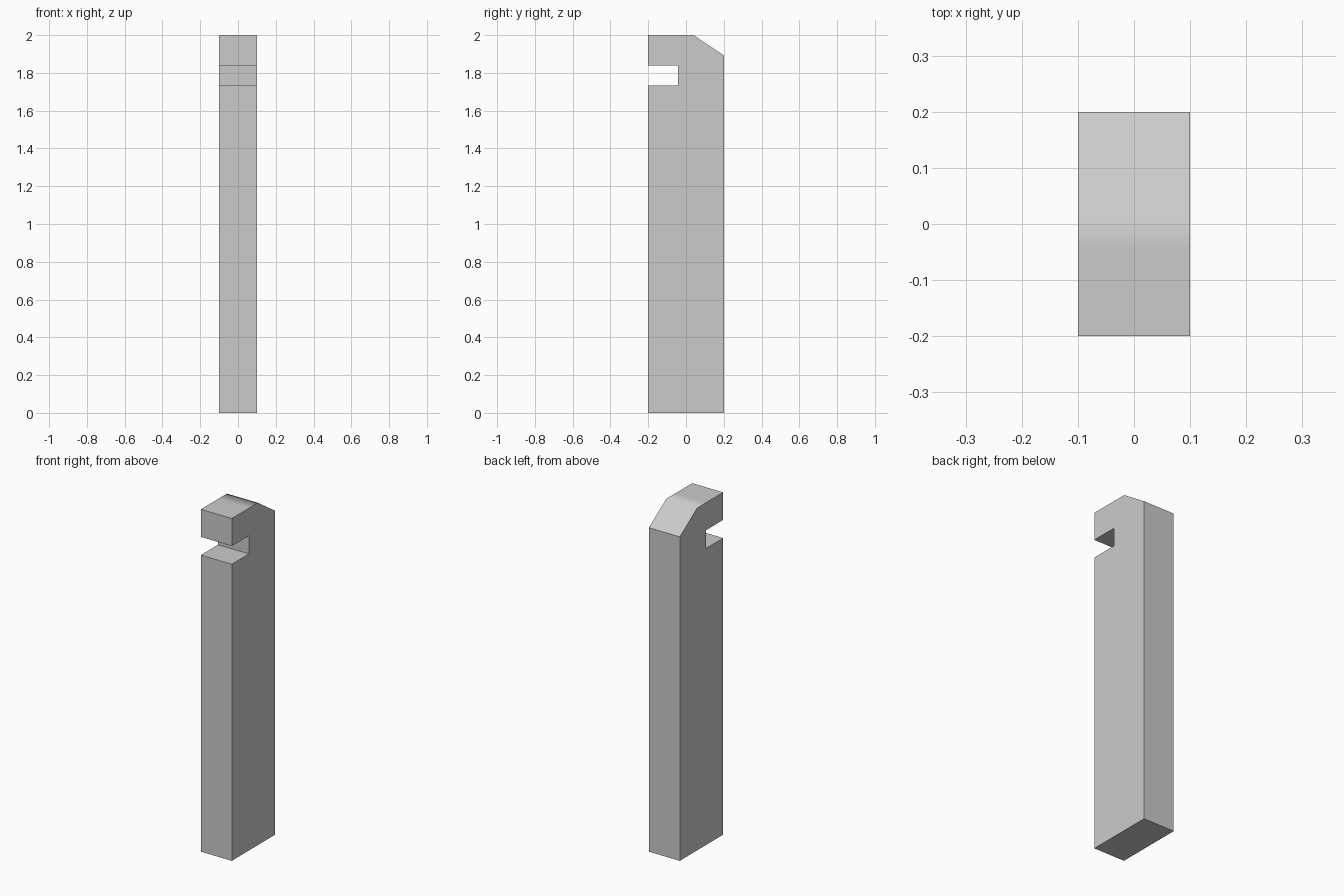
import bpy, bmesh
from mathutils import Vector
from math import radians

if "Cube" in bpy.data.objects:
    bpy.data.objects.remove(bpy.data.objects["Cube"])

# Side profile (y, z): post with a notch in the front and a sloped top at the back
profile = [(-0.2, 0), (0.2, 0), (0.2, 1.893), (0.04, 2), (-0.042, 2), (-0.2, 2),
           (-0.2, 1.839), (-0.042, 1.839), (-0.042, 1.733), (-0.2, 1.733)]
WIDTH = 0.2

bm = bmesh.new()
side = bm.faces.new([bm.verts.new((-WIDTH / 2, y, z)) for y, z in profile])
extruded = bmesh.ops.extrude_face_region(bm, geom=[side], use_keep_orig=True)
verts = [g for g in extruded["geom"] if isinstance(g, bmesh.types.BMVert)]
bmesh.ops.translate(bm, vec=Vector((WIDTH, 0, 0)), verts=verts)
bmesh.ops.recalc_face_normals(bm, faces=bm.faces[:])

mesh = bpy.data.meshes.new("notched_post")
bm.to_mesh(mesh)
bm.free()
post = bpy.data.objects.new("notched_post", mesh)
bpy.context.collection.objects.link(post)

# Soft shading over the ridge of the sloped top, all other edges sharp
bpy.context.view_layer.objects.active = post
post.select_set(True)
bpy.ops.object.shade_smooth_by_angle(angle=radians(40))
weighted = post.modifiers.new("weighted_normals", 'WEIGHTED_NORMAL')
weighted.weight = 100
weighted.keep_sharp = True
